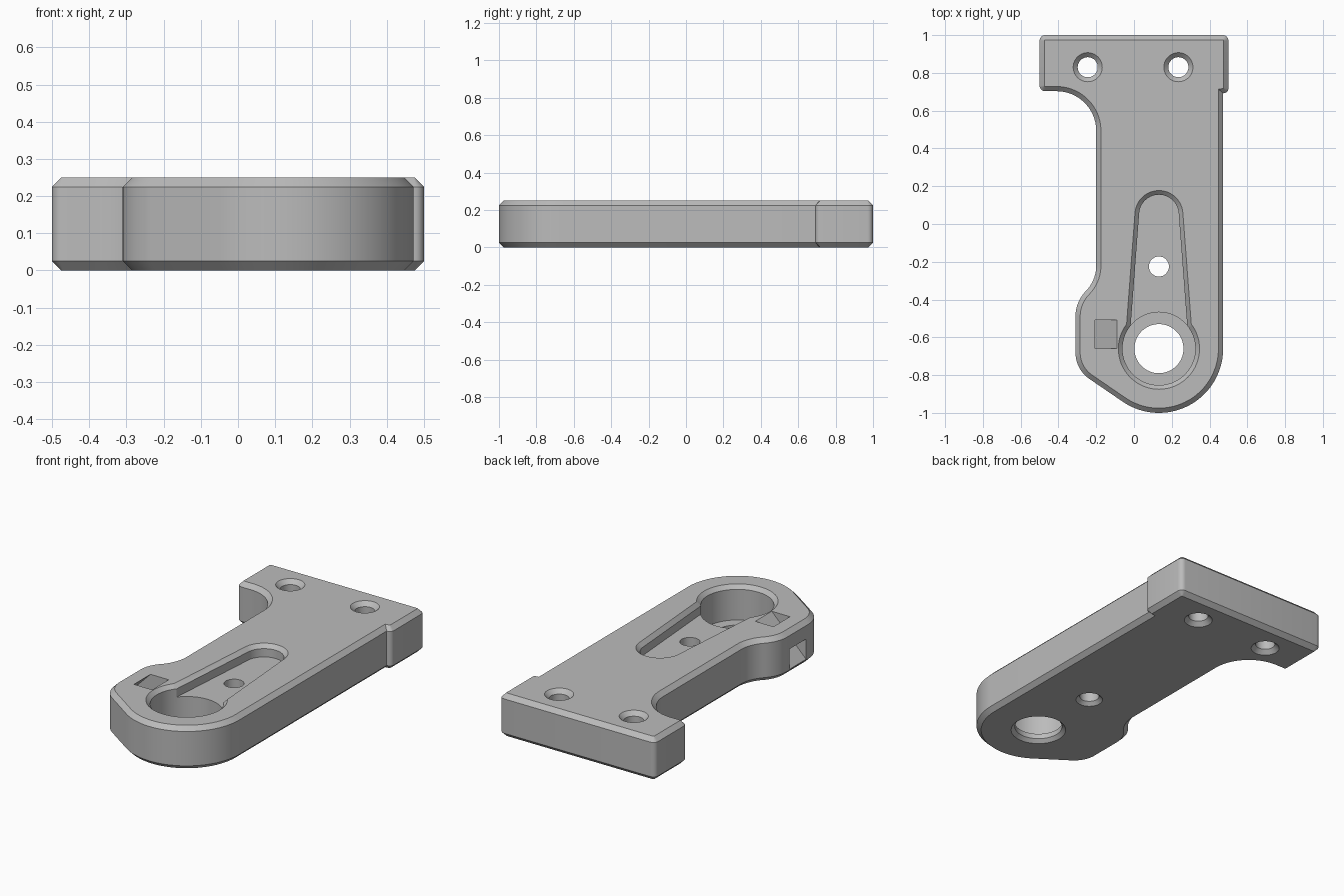
import bpy, bmesh, math
from mathutils import Vector

cube = bpy.data.objects.get("Cube")
if cube:
    bpy.data.objects.remove(cube, do_unlink=True)

HEIGHT = 0.25
CHAMFER = 0.025
AXIS_X = 0.132          # shared centre line of the bore and the slot
BORE_Y = -0.66
OVER = 0.02             # how far cutters reach past the surface

grey = bpy.data.materials.new("plain_grey")
grey.use_nodes = True
grey.diffuse_color = (0.5, 0.5, 0.5, 1)
grey.node_tree.nodes["Principled BSDF"].inputs["Base Color"].default_value = (0.5, 0.5, 0.5, 1)


def arc(cx, cy, r, start, end, steps=12):
    angles = [math.radians(start + (end - start) * i / steps) for i in range(steps + 1)]
    return [Vector((cx + r * math.cos(a), cy + r * math.sin(a))) for a in angles]


def circle(cx, cy, r):
    return arc(cx, cy, r, 0, 360, 64)[:-1]


def offset(points, d):
    """Mitred offset of a counterclockwise outline; positive d shrinks it."""
    result = []
    for i, p in enumerate(points):
        a = (p - points[i - 1]).normalized()
        b = (points[(i + 1) % len(points)] - p).normalized()
        na, nb = Vector((-a.y, a.x)), Vector((-b.y, b.x))
        result.append(p + (na + nb) * d / (1 + na.dot(nb)))
    return result


def loft(name, layers):
    """Closed solid through outlines stacked from bottom to top."""
    bm = bmesh.new()
    rings = [[bm.verts.new((p.x, p.y, z)) for p in pts] for pts, z in layers]
    for low, high in zip(rings, rings[1:]):
        for i in range(len(low)):
            j = (i + 1) % len(low)
            bm.faces.new((low[i], low[j], high[j], high[i]))
    bm.faces.new(rings[0][::-1])
    bm.faces.new(rings[-1])
    bmesh.ops.recalc_face_normals(bm, faces=bm.faces)
    mesh = bpy.data.meshes.new(name)
    bm.to_mesh(mesh)
    bm.free()
    mesh.materials.append(grey)
    obj = bpy.data.objects.new(name, mesh)
    bpy.context.collection.objects.link(obj)
    return obj


def hole(name, x, y, r, c, top_chamfer=True):
    """Through hole with a chamfered rim below and optionally above."""
    layers = [(r + c + OVER, -OVER), (r, c)]
    if top_chamfer:
        layers += [(r, HEIGHT - c), (r + c + OVER, HEIGHT + OVER)]
    else:
        layers += [(r, HEIGHT + OVER)]
    return loft(name, [(circle(x, y, radius), z) for radius, z in layers])


# Plate outline, counterclockwise from the back corner at -x
outline = (
    arc(-0.47, 0.97, 0.03, 90, 180, 6)
    + arc(-0.47, 0.733, 0.03, 180, 270, 6)
    + arc(-0.41, 0.493, 0.21, 90, 0, 20)
    + arc(-0.393, -0.22, 0.193, 0, -44.3)
    + arc(-0.117, -0.49, 0.193, 135.7, 180)[1:]
    + arc(-0.14, -0.68, 0.17, 180, 237)
    + arc(AXIS_X, BORE_Y, 0.34, 237, 360, 36)
    + [Vector((0.472, 0.692))]
    + arc(0.473, 0.719, 0.027, -90, 0, 6)[1:]
    + arc(0.47, 0.97, 0.03, 0, 90, 6)
)
inner = offset(outline, CHAMFER)
plate = loft("bracket_plate", [(inner, 0), (outline, CHAMFER),
                               (outline, HEIGHT - CHAMFER), (inner, HEIGHT)])

# Tapered slot with a chamfered rim
slot = arc(AXIS_X, 0.05, 0.105, 4.5, 175.5, 32)
slot += [Vector((AXIS_X + s * 0.153, -0.58)) for s in (-1, 1)]
rim = 0.022
slot_cutter = loft("slot_cutter", [(slot, 0.18), (slot, HEIGHT - rim),
                                   (offset(slot, -rim - OVER), HEIGHT + OVER)])

# Large counterbore with a chamfered rim
bore_layers = ((0.193, 0.05), (0.193, HEIGHT - rim), (0.193 + rim + OVER, HEIGHT + OVER))
bore_cutter = loft("counterbore_cutter",
                   [(circle(AXIS_X, BORE_Y, r), z) for r, z in bore_layers])

# Square channel running at 45 degrees from the top to the side
def channel_section(z):
    shift = z - HEIGHT
    left, right = -0.207 + shift, -0.09 + shift
    return [Vector(p) for p in ((left, -0.66), (right, -0.66), (right, -0.508), (left, -0.508))]

channel_cutter = loft("channel_cutter", [(channel_section(z), z) for z in (0.01, 0.3)])

cutters = [
    slot_cutter, bore_cutter, channel_cutter,
    hole("bore_hole_cutter", AXIS_X, BORE_Y, 0.13, 0.02, False),
    hole("slot_hole_cutter", AXIS_X, -0.225, 0.053, 0.02, False),
    hole("mount_hole_cutter_a", -0.245, 0.83, 0.053, 0.024),
    hole("mount_hole_cutter_b", 0.235, 0.83, 0.053, 0.024),
]

# Cut every opening, then discard the cutters
bpy.ops.object.select_all(action='DESELECT')
bpy.context.view_layer.objects.active = plate
plate.select_set(True)
for cutter in cutters:
    cutter.hide_render = True
    mod = plate.modifiers.new(cutter.name, 'BOOLEAN')
    mod.operation = 'DIFFERENCE'
    mod.solver = 'EXACT'
    mod.object = cutter
    bpy.ops.object.modifier_apply(modifier=mod.name)
    bpy.data.objects.remove(cutter, do_unlink=True)

bpy.ops.object.shade_smooth_by_angle(angle=math.radians(30))
